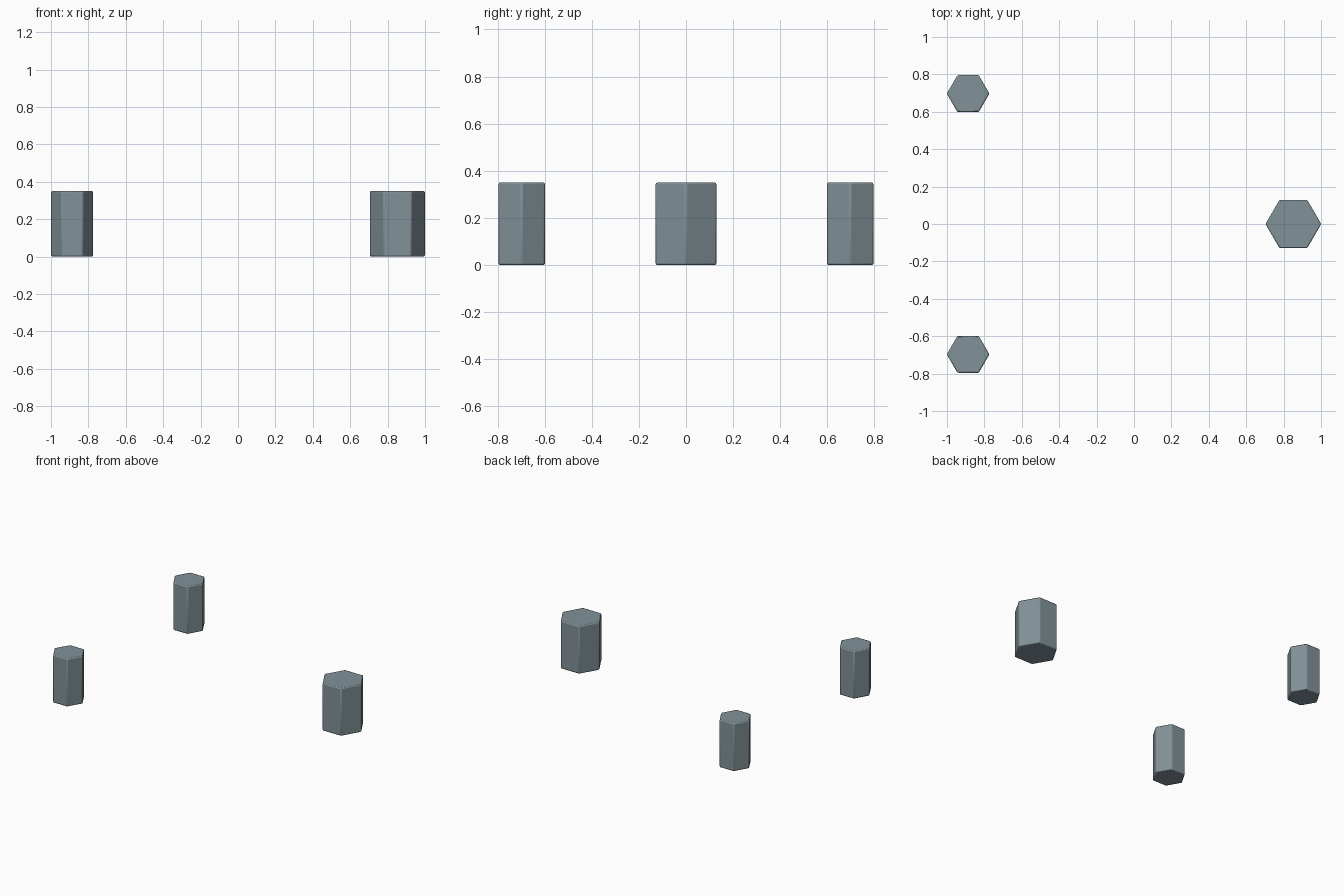
import bpy, math

if "Cube" in bpy.data.objects:
    bpy.data.objects.remove(bpy.data.objects["Cube"])

# Single grey-blue metal colour
metal = bpy.data.materials.new("grey blue metal")
metal.diffuse_color = (0.22, 0.285, 0.315, 1)
metal.use_nodes = True
metal.node_tree.nodes["Principled BSDF"].inputs["Base Color"].default_value = metal.diffuse_color

HEIGHT = 0.35


def hex_post(name, x, y, radius):
    """Hexagonal post with corners along x and softly bevelled edges."""
    bpy.ops.mesh.primitive_cylinder_add(vertices=6, radius=radius, depth=HEIGHT,
                                        location=(x, y, HEIGHT / 2),
                                        rotation=(0, 0, math.radians(30)))
    post = bpy.context.object
    post.name = name
    post.data.materials.append(metal)
    bevel = post.modifiers.new("soft edges", 'BEVEL')
    bevel.width = 0.007
    bevel.segments = 2
    bpy.ops.object.shade_smooth_by_angle(angle=math.radians(30))


# Large post on the right, two slimmer posts mirrored across y on the left
hex_post("large_post", 0.852, 0, 0.149)
for side, label in ((1, "back"), (-1, "front")):
    hex_post("small_post_" + label, -0.887, side * 0.697, 0.114)
